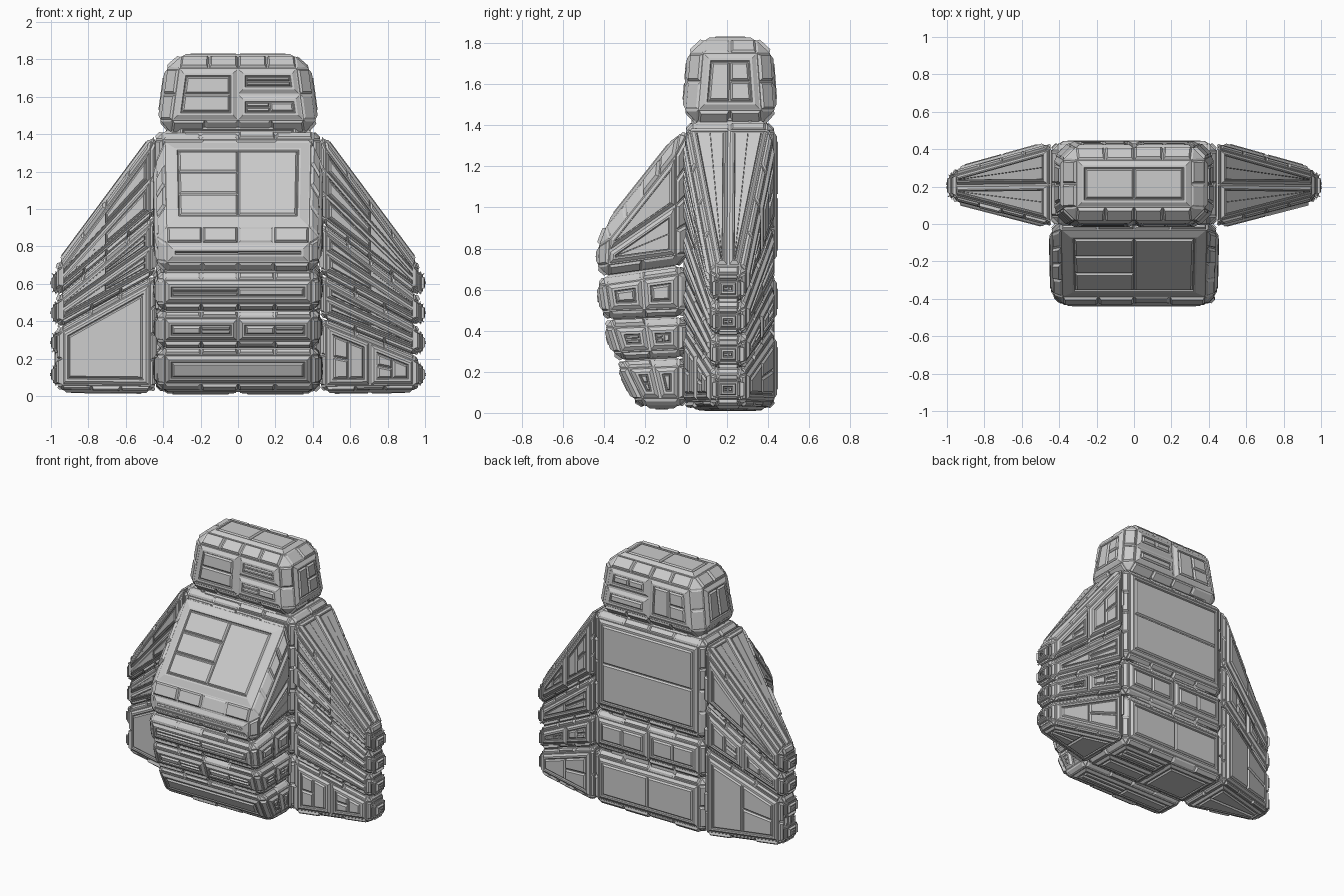
import bpy, bmesh, random
from mathutils import Vector

if "Cube" in bpy.data.objects:
    bpy.data.objects.remove(bpy.data.objects["Cube"])

random.seed(7)


def inset(bm, f, t, d=0.0):
    """Inset one face, limited by its size, and raise it by d."""
    f.normal_update()
    per = sum(e.calc_length() for e in f.edges)
    t = min(t, 0.6 * f.calc_area() / per, 0.3 * min(e.calc_length() for e in f.edges))
    bmesh.ops.inset_individual(bm, faces=[f], thickness=t, depth=d, use_even_offset=True)


def split(bm, f, layout, up):
    """Replace a quad by loose cells: layout gives the row count of each column."""
    co = [v.co.copy() for v in f.verts]
    i = max(range(4), key=lambda k: (co[(k + 3) % 4] - co[k]).normalized().dot(up))
    a, b, c, d = co[i:] + co[:i]

    def point(u, v):
        return a.lerp(b, u).lerp(d.lerp(c, u), v)

    bmesh.ops.delete(bm, geom=[f], context='FACES_ONLY')
    cells, n = [], len(layout)
    for k, rows in enumerate(layout):
        for r in range(rows):
            uv = [(k, r), (k + 1, r), (k + 1, r + 1), (k, r + 1)]
            g = bm.faces.new([bm.verts.new(point(u / n, v / rows)) for u, v in uv])
            g.normal_update()
            cells.append(g)
    return cells


def armour(bm, f, layout, inner, rim):
    """Framed panels, each carrying a few smaller raised plates."""
    up = Vector((0, 1, 0)) if abs(f.normal.z) > 0.8 else Vector((0, 0, 1))
    for cell in split(bm, f, layout, up):
        inset(bm, cell, 0.006)
        inset(bm, cell, rim, 0.013)
        inset(bm, cell, 0.012)
        inset(bm, cell, 0.004, -0.007)
        for plate in split(bm, cell, inner or random.choice([[1], [2], [1, 1], [2, 1], [1, 2]]), up):
            inset(bm, plate, 0.003)
            inset(bm, plate, 0.009, 0.011)


def block(name, q0, q1, layouts=None, inner=None, bevel=0.04, rim=0.018):
    """Six-sided chamfered hull between two quads, covered in plates.
    Face keys: 0 = first quad, 1 = second quad, 2-5 = sides in order."""
    layouts, inner = layouts or {}, inner or {}
    bm = bmesh.new()
    va = [bm.verts.new(p) for p in q0]
    vb = [bm.verts.new(p) for p in q1]
    faces = [bm.faces.new(va), bm.faces.new(vb)]
    for i in range(4):
        j = (i + 1) % 4
        faces.append(bm.faces.new((va[i], va[j], vb[j], vb[i])))
    bmesh.ops.recalc_face_normals(bm, faces=faces)
    normals = [f.normal.copy() for f in faces]
    bmesh.ops.bevel(bm, geom=bm.edges[:], offset=bevel, segments=1, profile=0.5,
                    affect='EDGES', clamp_overlap=True)
    bm.normal_update()
    for f in bm.faces[:]:
        key = next((k for k, n in enumerate(normals) if f.normal.dot(n) > 0.9995), None)
        if len(f.verts) == 4 and key is not None:
            armour(bm, f, layouts.get(key, [1]), inner.get(key), rim)
        elif len(f.verts) == 4:
            # chamfer strips become a row of edge plates
            e = max(f.edges, key=lambda x: x.calc_length())
            up = (e.verts[1].co - e.verts[0].co).normalized()
            rows = max(1, min(4, round(e.calc_length() / 0.16)))
            for cell in split(bm, f, [rows], up):
                inset(bm, cell, 0.004)
                inset(bm, cell, 0.009, random.choice([0.006, 0.01, 0.015]))
        else:
            inset(bm, f, 0.006, 0.004)
    me = bpy.data.meshes.new(name)
    bm.to_mesh(me)
    bm.free()
    ob = bpy.data.objects.new(name, me)
    bpy.context.collection.objects.link(ob)
    return ob


def level(hx, y0, y1, z):
    return [(-hx, y0, z), (hx, y0, z), (hx, y1, z), (-hx, y1, z)]


# Central body: three stacked blocks (sides: 2 front, 3 right, 4 back, 5 left)
block("body_lower", level(.44, 0, .43, .025), level(.44, 0, .43, .41),
      {0: [2, 1]}, {4: [1, 1]})
block("body_middle", level(.44, 0, .43, .42), level(.44, 0, .43, .69),
      {4: [1, 1]}, {4: [1, 1]}, bevel=.035)
block("body_upper", level(.44, 0, .43, .70), level(.44, 0, .43, 1.41),
      {}, {4: [2]})

# Solid spine and neck that close the gaps between blocks
block("inner_core", level(.41, .03, .40, .04), level(.37, .04, .38, 1.5))

# Head
block("head", level(.425, -.01, .435, 1.41), level(.37, .025, .405, 1.815),
      {2: [1, 2], 3: [1], 4: [2, 1], 5: [1]},
      {1: [1, 1], 3: [1, 2], 5: [1, 1]}, bevel=.065, rim=.02)

# Front bulge: stacked blocks (sides: 2 bottom, 3 right, 4 top, 5 left; 1 front)
outer = [(-.235, .03), (-.34, .255), (-.40, .455), (-.43, .66), (-.42, .87)]
root_z = [.03, .27, .47, .72, 1.40]
fronts = [[1], [1, 1], [1], [1]]
inners = [[1], [1, 2], [2, 1], [3, 2]]
for i, name in enumerate(["front_base", "front_lower", "front_middle", "front_chest"]):
    z0, z1 = root_z[i] + .004, root_z[i + 1] - .004
    (ya, za), (yb, zb) = outer[i], outer[i + 1]
    za, zb = za + .004, zb - .004
    q0 = [(-.44, .03, z0), (.44, .03, z0), (.44, .0, z1), (-.44, .0, z1)]
    q1 = [(-.43, ya, za), (.43, ya, za), (.43, yb, zb), (-.43, yb, zb)]
    q0 = [(x, .0, z) for x, y, z in q0]
    side = [2] if i == 3 else [1, 1]
    block(name, q0, q1, {1: fronts[i], 3: side, 5: side},
          {1: inners[i], 4: [3, 1] if i == 3 else None, 2: [2, 1] if i == 0 else None},
          bevel=.05 if i == 3 else .036, rim=.045 if i == 3 else .018)


# Side wings: fanned strips from root to tip (sides: 2 bottom, 3 back, 4 top, 5 front)
def wing(label, s, roots, tips, cells):
    last = len(roots) - 2
    for i in range(last + 1):
        a, b = roots[i] + .003, roots[i + 1] - .003
        c, d = tips[i] + .003, tips[i + 1] - .003
        xr, xt = .445 * s, .965 * s
        q0 = [(xr, -.01, a), (xr, .43, a), (xr, .43, b), (xr, -.01, b)]
        q1 = [(xt, .125, c), (xt, .285, c), (xt, .285, d), (xt, .125, d)]
        block(f"{label}_wing_strip_{i + 1}", q0, q1,
              {3: [1, 1] if i % 2 else [1], 4: [1, 1] if i == last else [1], 5: cells[i][0]},
              {1: [1, 2] if i % 2 else [1], 3: [1, 2], 4: [1, 1], 5: cells[i][1]},
              bevel=.026, rim=.014)


wing("left", -1, [.025, .65, .97, 1.40], [.03, .36, .53, .70],
     [([1], [1]), ([2], [1, 2]), ([2], [2, 1])])
wing("right", 1, [.025, .42, .65, .93, 1.40], [.03, .21, .37, .53, .70],
     [([1, 1], [2, 1]), ([2], [1, 1]), ([2], [1, 1]), ([3], [1, 1])])

# Small clamp plates on the wing tips
for s, label in ((-1, "left"), (1, "right")):
    for i, z in enumerate((.12, .29, .45, .61)):
        x0, x1 = .955 * s, .988 * s
        q0 = [(x0, y, zz) for y, zz in ((.14, z - .06), (.27, z - .06), (.27, z + .05), (.14, z + .05))]
        q1 = [(x1, y, zz) for y, zz in ((.15, z - .05), (.26, z - .05), (.26, z + .04), (.15, z + .04))]
        block(f"{label}_tip_plate_{i + 1}", q0, q1, {}, {1: [2, 1]}, bevel=.01, rim=.006)
